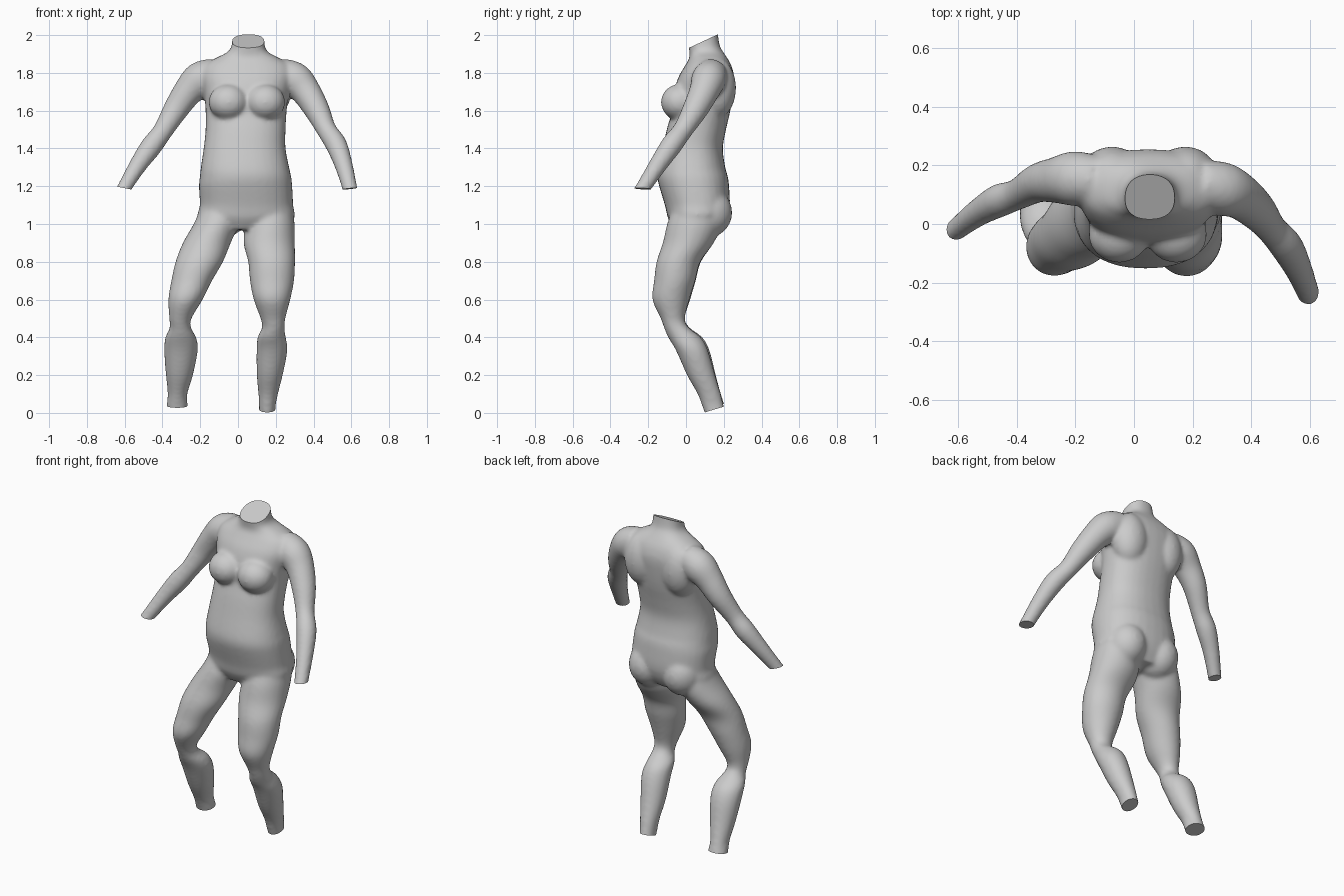
import bpy, bmesh
from math import sin, cos, pi, radians, copysign
from mathutils import Vector, Matrix

if "Cube" in bpy.data.objects:
    bpy.data.objects.remove(bpy.data.objects["Cube"])

bm = bmesh.new()


def spline(rows, steps=4):
    """Catmull-Rom interpolation between section rows."""
    rows = [Vector(r) for r in rows]
    out = []
    for i in range(len(rows) - 1):
        a, b, c, d = rows[max(i - 1, 0)], rows[i], rows[i + 1], rows[min(i + 2, len(rows) - 1)]
        for s in range(steps):
            t = s / steps
            out.append(0.5 * (2 * b + (c - a) * t + (2 * a - 5 * b + 4 * c - d) * t * t
                              + (3 * b - a - 3 * c + d) * t ** 3))
    return out + [rows[-1]]


def loft(rows, power=2.0, tilt=False, sides=32):
    """Skin elliptical sections (x, y, z, rx, ry); tilt turns them across the path."""
    secs = spline(rows)
    rings = []
    for i, s in enumerate(secs):
        p = Vector(s[:3])
        rot = Matrix.Identity(3)
        if tilt:
            d = Vector(secs[min(i + 1, len(secs) - 1)][:3]) - Vector(secs[max(i - 1, 0)][:3])
            rot = d.to_track_quat('Z', 'Y').to_matrix()
        ring = []
        for k in range(sides):
            c, n = cos(2 * pi * k / sides), sin(2 * pi * k / sides)
            q = Vector((copysign(abs(c) ** (2 / power), c) * s[3],
                        copysign(abs(n) ** (2 / power), n) * s[4], 0))
            ring.append(bm.verts.new(p + rot @ q))
        rings.append(ring)
    faces = [bm.faces.new(rings[0]), bm.faces.new(rings[-1])]
    for a, b in zip(rings, rings[1:]):
        for k in range(sides):
            j = (k + 1) % sides
            faces.append(bm.faces.new((a[k], a[j], b[j], b[k])))
    bmesh.ops.recalc_face_normals(bm, faces=faces)


def limb(rows):
    loft([(x, y, z, rx, ry) for z, x, y, rx, ry in rows])


def arm(rows):
    loft([(x, y, z, r, r) for x, y, z, r in rows], tilt=True)


def bulge(pos, size):
    m = Matrix.Translation(pos) @ Matrix.Diagonal((*size, 1))
    bmesh.ops.create_uvsphere(bm, u_segments=24, v_segments=16, radius=1, matrix=m)


# torso and neck
torso = [(.97, .02, .06, .12, .12), (1.03, .04, .06, .25, .155), (1.1, .045, .06, .247, .172),
         (1.2, .04, .043, .247, .185), (1.25, .04, .035, .242, .187), (1.3, .037, .03, .234, .178),
         (1.4, .035, .035, .217, .16), (1.5, .04, .055, .212, .157), (1.6, .043, .08, .215, .155),
         (1.7, .045, .093, .225, .157), (1.78, .05, .108, .24, .147), (1.84, .05, .118, .225, .122),
         (1.88, .05, .118, .165, .1), (1.91, .052, .108, .108, .09), (1.95, .054, .095, .087, .082),
         (2.05, .055, .085, .084, .08)]
loft([(x, y, z, rx, ry) for z, x, y, rx, ry in torso], power=2.3)

# chest, shoulder blades and buttocks
for s in (-1, 1):
    bulge((.047 + s * .098, -.035, 1.645), (.105, .098, .095))
    bulge((.05 + s * .125, .165, 1.72), (.11, .1, .16))
    bulge((.047 + s * .115, .12, 1.06), (.115, .125, .13))

# legs
limb([(1.08, -.09, .06, .11, .13), (1.0, -.115, .045, .12, .145), (.9, -.165, .012, .127, .135),
      (.8, -.205, -.037, .126, .116), (.7, -.245, -.057, .108, .109), (.6, -.278, -.077, .091, .1),
      (.5, -.305, -.07, .059, .064), (.45, -.305, -.045, .057, .066), (.4, -.303, 0, .082, .087),
      (.33, -.302, .038, .089, .087), (.2, -.31, .083, .072, .075), (.1, -.32, .124, .052, .062),
      (.03, -.322, .15, .057, .058), (-.05, -.322, .18, .057, .058)])
limb([(1.08, .17, .06, .12, .13), (1.0, .17, .045, .13, .145), (.9, .165, .012, .136, .135),
      (.8, .178, -.04, .124, .116), (.7, .18, -.06, .117, .109), (.6, .18, -.08, .097, .098),
      (.5, .185, -.07, .066, .064), (.45, .187, -.05, .06, .066), (.4, .178, -.008, .075, .087),
      (.33, .18, .032, .082, .085), (.2, .168, .08, .069, .075), (.1, .16, .123, .052, .062),
      (.03, .155, .145, .044, .058), (-.05, .155, .175, .044, .058)])

# arms
arm([(-.12, .15, 1.8, .08), (-.2, .155, 1.765, .094), (-.265, .15, 1.7, .079),
     (-.327, .14, 1.61, .067), (-.4, .1, 1.49, .053), (-.46, .08, 1.41, .057),
     (-.53, .04, 1.31, .047), (-.603, -.015, 1.19, .038), (-.65, -.05, 1.11, .038)])
arm([(.22, .14, 1.8, .08), (.3, .12, 1.765, .092), (.36, .095, 1.7, .079),
     (.42, .045, 1.6, .067), (.468, -.015, 1.5, .053), (.52, -.075, 1.42, .057),
     (.56, -.15, 1.31, .048), (.592, -.228, 1.19, .04), (.61, -.28, 1.11, .04)])

# fuse the parts into one skin
mesh = bpy.data.meshes.new("body")
bm.to_mesh(mesh)
bm.free()
body = bpy.data.objects.new("body", mesh)
bpy.context.collection.objects.link(body)
remesh = body.modifiers.new("fuse", 'REMESH')
remesh.mode = 'VOXEL'
remesh.voxel_size = .012
soft = body.modifiers.new("soften", 'SMOOTH')
soft.factor = .5
soft.iterations = 7
fused = bpy.data.meshes.new_from_object(body.evaluated_get(bpy.context.evaluated_depsgraph_get()))
body.modifiers.clear()
body.data = fused

# flat cuts at neck, wrists and ankles
bm = bmesh.new()
bm.from_mesh(fused)
for pos, normal, reach in [((.055, .087, 1.966), (0, -.42, .9), .14),
                           ((-.603, -.015, 1.19), (-.2, 0, -1), .15),
                           ((.592, -.232, 1.187), (.1, -.05, -1), .15),
                           ((-.322, .15, .038), (0, .2, -1), .15),
                           ((.155, .147, .017), (0, .29, -.96), .15)]:
    p = Vector(pos)
    faces = [f for f in bm.faces if (f.calc_center_median() - p).length < reach]
    geom = faces + list({e for f in faces for e in f.edges}) + list({v for f in faces for v in f.verts})
    bmesh.ops.bisect_plane(bm, geom=geom, plane_co=p, plane_no=Vector(normal).normalized(),
                           clear_outer=True)
    bmesh.ops.holes_fill(bm, edges=[e for e in bm.edges if e.is_boundary], sides=0)
bmesh.ops.recalc_face_normals(bm, faces=bm.faces)
bm.to_mesh(fused)
bm.free()

body.select_set(True)
bpy.context.view_layer.objects.active = body
bpy.ops.object.shade_smooth_by_angle(angle=radians(40))
